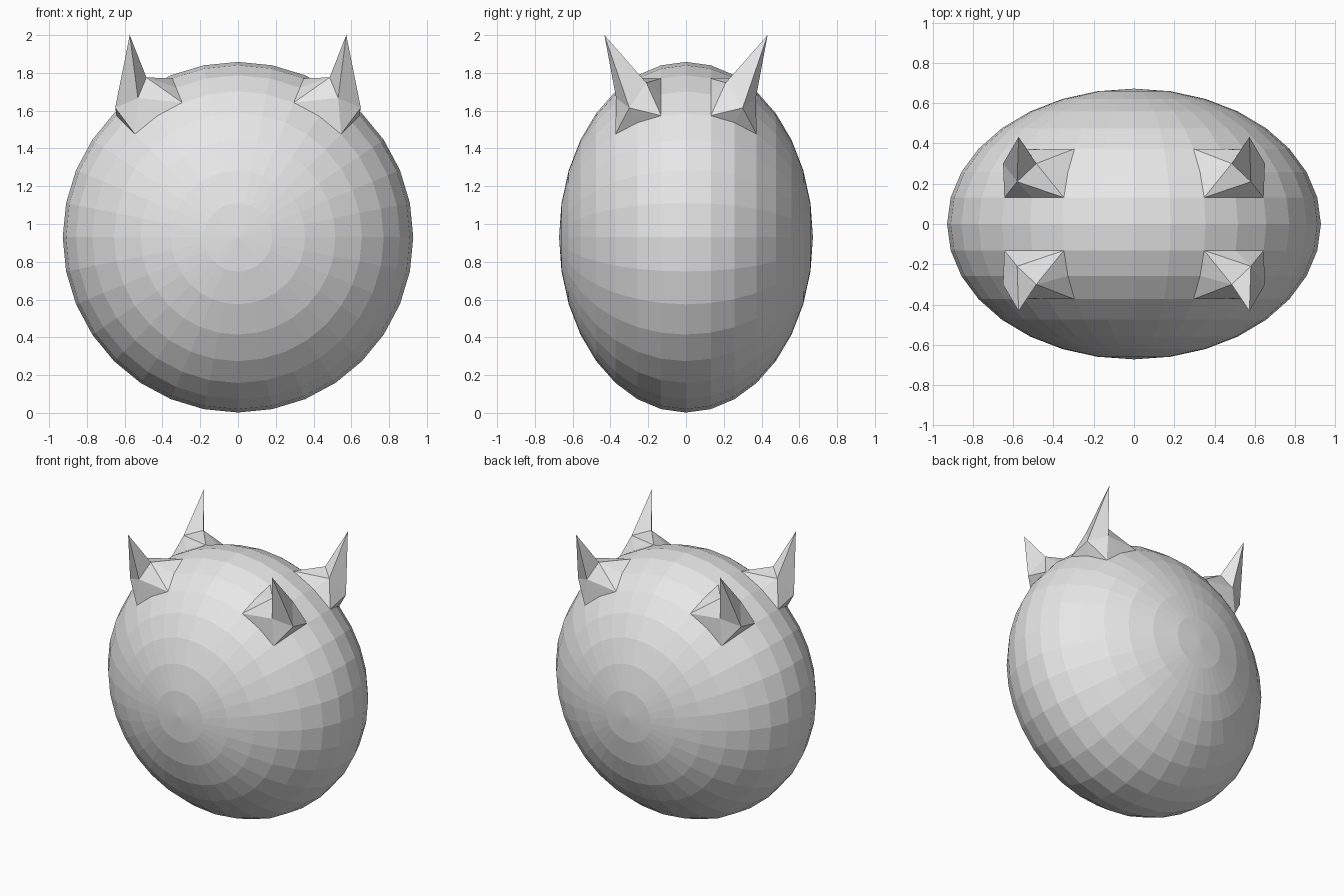
import bpy, bmesh, math
from mathutils import Matrix

if "Cube" in bpy.data.objects:
    bpy.data.objects.remove(bpy.data.objects["Cube"])

R, DEPTH = 0.928, 0.672          # body radius in x/z and half depth in y
CZ = 0.93                        # body centre height
STEP = math.radians(11.25)       # one facet of the body

grey = bpy.data.materials.new("light_grey")
grey.diffuse_color = (0.8, 0.8, 0.8, 1)
grey.use_nodes = True
grey.node_tree.nodes["Principled BSDF"].inputs["Base Color"].default_value = grey.diffuse_color


def make_object(name, bm):
    bmesh.ops.recalc_face_normals(bm, faces=bm.faces)
    mesh = bpy.data.meshes.new(name)
    bm.to_mesh(mesh)
    bm.free()
    mesh.materials.append(grey)
    obj = bpy.data.objects.new(name, mesh)
    bpy.context.collection.objects.link(obj)
    return obj


def on_body(turn, lat):
    """Point on the body: turn steps from the top, lat steps along y."""
    r = R * math.cos(lat * STEP)
    return (r * math.sin(turn * STEP), DEPTH * math.sin(lat * STEP),
            CZ + r * math.cos(turn * STEP))


# Body: flattened faceted sphere with its poles at front and back
bm = bmesh.new()
bmesh.ops.create_uvsphere(bm, u_segments=32, v_segments=16, radius=1)
bm.transform(Matrix.Translation((0, 0, CZ)) @ Matrix.Diagonal((R, DEPTH, R, 1))
             @ Matrix.Rotation(math.pi / 2, 4, 'X'))

# Open the body where the horns grow out of it
hidden = []
for f in bm.faces:
    c = f.calc_center_median()
    turn = math.atan2(abs(c.x), c.z - CZ) / STEP
    lat = math.asin(min(1, abs(c.y) / DEPTH)) / STEP
    if 2 < turn < 4 and 1 < lat < 3:
        hidden.append(f)
bmesh.ops.delete(bm, geom=hidden, context='FACES')
make_object("body", bm)

# Horn: square base ring, four shoulder points and a sharp tip
BASE = [(2, 1), (2, 2), (2, 3), (3, 3), (4, 3), (4, 2), (4, 1), (3, 1)]
SHOULDERS = [(0.485, 0.30, 1.776), (0.53, 0.37, 1.667),
             (0.65, 0.30, 1.615), (0.58, 0.21, 1.748)]
TIP = (0.573, 0.432, 2.0)


def make_horn(name, sx, sy):
    bm = bmesh.new()

    def vert(p):
        return bm.verts.new((p[0] * sx, p[1] * sy, p[2]))

    base = [vert(on_body(*b)) for b in BASE]
    mid = [vert(s) for s in SHOULDERS]
    tip = vert(TIP)
    for i in range(4):
        a, b, c = base[2 * i], base[2 * i + 1], base[(2 * i + 2) % 8]
        m, n = mid[i], mid[(i + 1) % 4]
        for tri in ((a, b, m), (b, c, m), (m, c, n), (m, n, tip)):
            bm.faces.new(tri)
    obj = make_object(name, bm)
    # make sure the open shell faces outward
    if sum(p.normal.z * p.area for p in obj.data.polygons) < 0:
        obj.data.flip_normals()


for sx, side in ((-1, "left"), (1, "right")):
    for sy, end in ((-1, "front"), (1, "back")):
        make_horn(f"horn_{end}_{side}", sx, sy)
